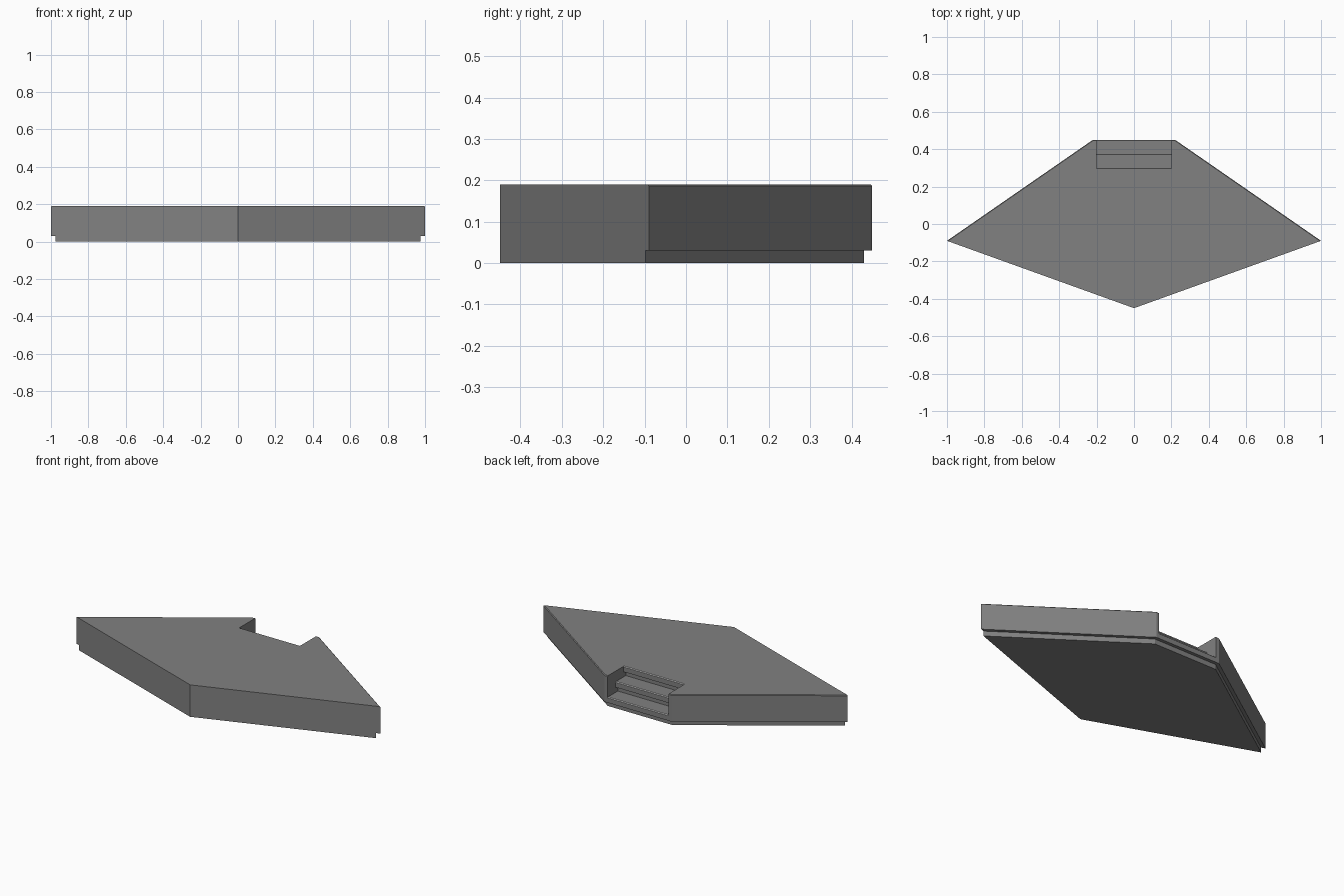
import bpy, bmesh

if "Cube" in bpy.data.objects:
    bpy.data.objects.remove(bpy.data.objects["Cube"])

H = 0.19
RISE = H / 3
LIP = 0.03      # height of the recess under each nosing
INSET = 0.02    # depth of that recess
CH = 0.004      # small chamfer on upper edges


def material(name, value):
    mat = bpy.data.materials.new(name)
    mat.diffuse_color = (value, value, value, 1)
    mat.use_nodes = True
    mat.node_tree.nodes["Principled BSDF"].inputs["Base Color"].default_value = mat.diffuse_color
    return mat


def mesh_object(name, bm):
    bmesh.ops.recalc_face_normals(bm, faces=bm.faces)
    me = bpy.data.meshes.new(name)
    bm.to_mesh(me)
    bm.free()
    ob = bpy.data.objects.new(name, me)
    bpy.context.collection.objects.link(ob)
    return ob


def loft(name, rings):
    bm = bmesh.new()
    rows = [[bm.verts.new(p) for p in ring] for ring in rings]
    n = len(rows[0])
    for a, b in zip(rows, rows[1:]):
        for i in range(n):
            j = (i + 1) % n
            bm.faces.new((a[i], a[j], b[j], b[i]))
    bm.faces.new(rows[0])
    bm.faces.new(rows[-1])
    return mesh_object(name, bm)


def outline(d, z):
    # Plan shape: front edges stay flush, the three rear edges move in by d
    t = d / 0.865
    side = (1 - t, -0.09 - 0.36 * t)
    back = (0.22 - 0.312 * d, 0.45 - d)
    pts = [(0, -0.45), side, back, (-back[0], back[1]), (-side[0], side[1])]
    return [(x, y, z) for x, y in pts]


# Platform with recessed plinth and chamfered rear top edge
platform = loft("platform", [outline(INSET, 0), outline(INSET, LIP), outline(0, LIP),
                             outline(0, H - CH), outline(CH, H)])

# Step cutter: each riser has a chamfered nosing above a recess
profile = [(0.6, H + 0.1), (0.30 - CH, H + 0.1)]
for k, y in enumerate((0.30, 0.375)):
    top = H - k * RISE
    tread = top - RISE
    profile += [(y - CH, top), (y, top - CH), (y, tread + LIP),
                (y - INSET, tread + LIP), (y - INSET, tread)]
profile += [(0.45 - CH, RISE), (0.45 + CH, RISE - 2 * CH), (0.6, RISE - 2 * CH)]
cutter = loft("step_cutter", [[(x, y, z) for y, z in profile] for x in (-0.2, 0.2)])
cutter.hide_render = True

# Cut the rear steps
mod = platform.modifiers.new("steps", 'BOOLEAN')
mod.operation = 'DIFFERENCE'
mod.solver = 'EXACT'
mod.object = cutter
bpy.context.view_layer.objects.active = platform
platform.select_set(True)
bpy.ops.object.modifier_apply(modifier="steps")
bpy.data.objects.remove(cutter)

# Dark body with pale step nosings
platform.data.materials.clear()
platform.data.materials.append(material("dark_grey", 0.22))
platform.data.materials.append(material("pale_edge", 0.8))
for face in platform.data.polygons:
    n = face.normal
    on_steps = all(abs(platform.data.vertices[i].co.x) < 0.201 for i in face.vertices)
    face.material_index = int(on_steps and n.y > 0.5 and n.z > 0.5)
